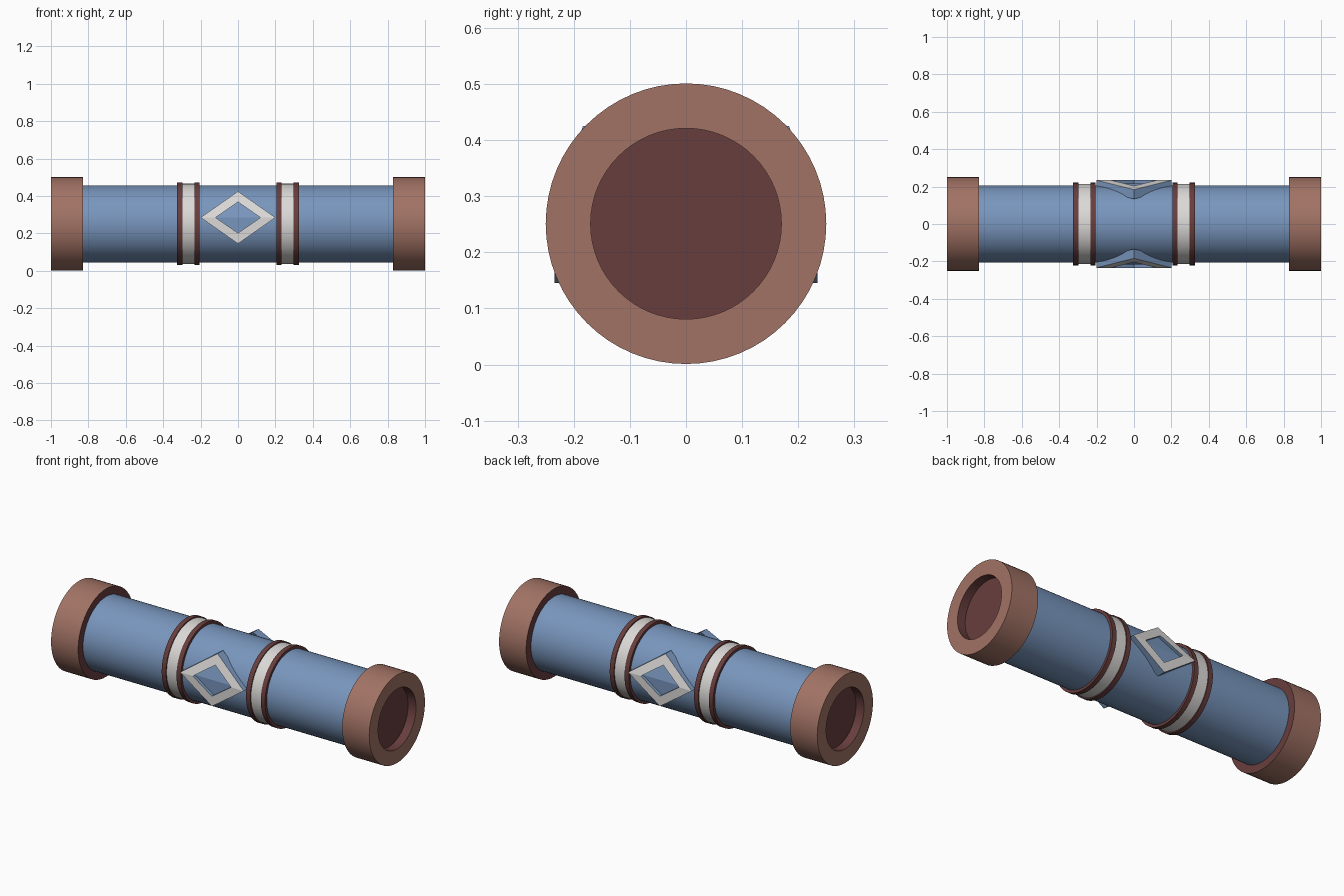
import bpy, bmesh, math
from mathutils import Vector

default = bpy.data.objects.get("Cube")
if default:
    bpy.data.objects.remove(default, do_unlink=True)

AXIS_Z = 0.251
SEGMENTS = 64


def material(name, rgb):
    m = bpy.data.materials.new(name)
    m.use_nodes = True
    m.diffuse_color = (*rgb, 1)
    m.node_tree.nodes["Principled BSDF"].inputs["Base Color"].default_value = (*rgb, 1)
    return m


blue = material("dusty blue", (0.19, 0.305, 0.51))
brown = material("clay brown", (0.36, 0.17, 0.13))
maroon = material("dark maroon", (0.14, 0.048, 0.048))
white = material("off white", (0.71, 0.70, 0.68))


def finish(name, bm, mats, smooth):
    bmesh.ops.recalc_face_normals(bm, faces=bm.faces)
    mesh = bpy.data.meshes.new(name)
    bm.to_mesh(mesh)
    bm.free()
    for m in mats:
        mesh.materials.append(m)
    obj = bpy.data.objects.new(name, mesh)
    bpy.context.collection.objects.link(obj)
    if smooth:
        bpy.ops.object.select_all(action='DESELECT')
        obj.select_set(True)
        bpy.context.view_layer.objects.active = obj
        bpy.ops.object.shade_smooth_by_angle(angle=math.radians(35))
    return obj


def lathe(name, profile, mats, slots=None):
    """Spin (x, radius) points about the long axis; slots colour each span."""
    bm = bmesh.new()
    rings = []
    for x, r in profile:
        if r == 0:
            rings.append([bm.verts.new((x, 0, AXIS_Z))] * SEGMENTS)
            continue
        angles = [math.tau * i / SEGMENTS for i in range(SEGMENTS)]
        rings.append([bm.verts.new((x, r * math.cos(a), AXIS_Z + r * math.sin(a)))
                      for a in angles])
    for k, (a, b) in enumerate(zip(rings, rings[1:])):
        for i in range(SEGMENTS):
            j = (i + 1) % SEGMENTS
            corners = list(dict.fromkeys((a[i], a[j], b[j], b[i])))
            face = bm.faces.new(corners)
            face.material_index = slots[k] if slots else 0
    return finish(name, bm, mats, True)


def drum(name, x0, x1, radius, mat):
    return lathe(name, [(x0, 0), (x0, radius), (x1, radius), (x1, 0)], [mat])


# Long tube
drum("tube_body", -0.9, 0.9, 0.206, blue)

for side, s in (("left", 1), ("right", -1)):
    # End cap with a recessed dark disc and dark inner face
    cap = [(0.83, 0), (0.83, 0.25), (1, 0.25), (1, 0.17), (0.95, 0.17), (0.95, 0)]
    lathe(side + "_end_cap", [(s * x, r) for x, r in cap], [brown, maroon],
          [1, 0, 0, 1, 1])
    # Pale band between two dark trims
    drum(side + "_band", s * 0.22, s * 0.31, 0.215, white)
    drum(side + "_inner_trim", s * 0.205, s * 0.232, 0.221, maroon)
    drum(side + "_outer_trim", s * 0.298, s * 0.325, 0.221, maroon)


def diamond(name, s):
    """Folded diamond block whose upper half leans back toward the tube."""
    middle = 0.285

    def ring(half_x, half_z, inset):
        verts = []
        for u, v in ((0, 1), (1, 0), (0, -1), (-1, 0)):
            dz = v * half_z
            y = 0.234 - max(dz, 0) * 0.36 - inset
            verts.append(bm.verts.new(Vector((u * half_x, s * y, middle + dz))))
        return verts

    bm = bmesh.new()
    back = ring(0.2, 0.14, 0.05)
    outer = ring(0.2, 0.14, 0)
    inner = ring(0.12, 0.083, 0)
    floor = ring(0.12, 0.083, 0.018)
    for a, b, slot in ((back, outer, 0), (outer, inner, 1), (inner, floor, 0)):
        for i in range(4):
            j = (i + 1) % 4
            bm.faces.new((a[i], a[j], b[j], b[i])).material_index = slot
    # Back and recess floor fold along the horizontal diagonal
    for r in (back, floor):
        bm.faces.new((r[3], r[0], r[1]))
        bm.faces.new((r[1], r[2], r[3]))
    return finish(name, bm, [blue, white], False)


diamond("front_diamond", -1)
diamond("back_diamond", 1)
